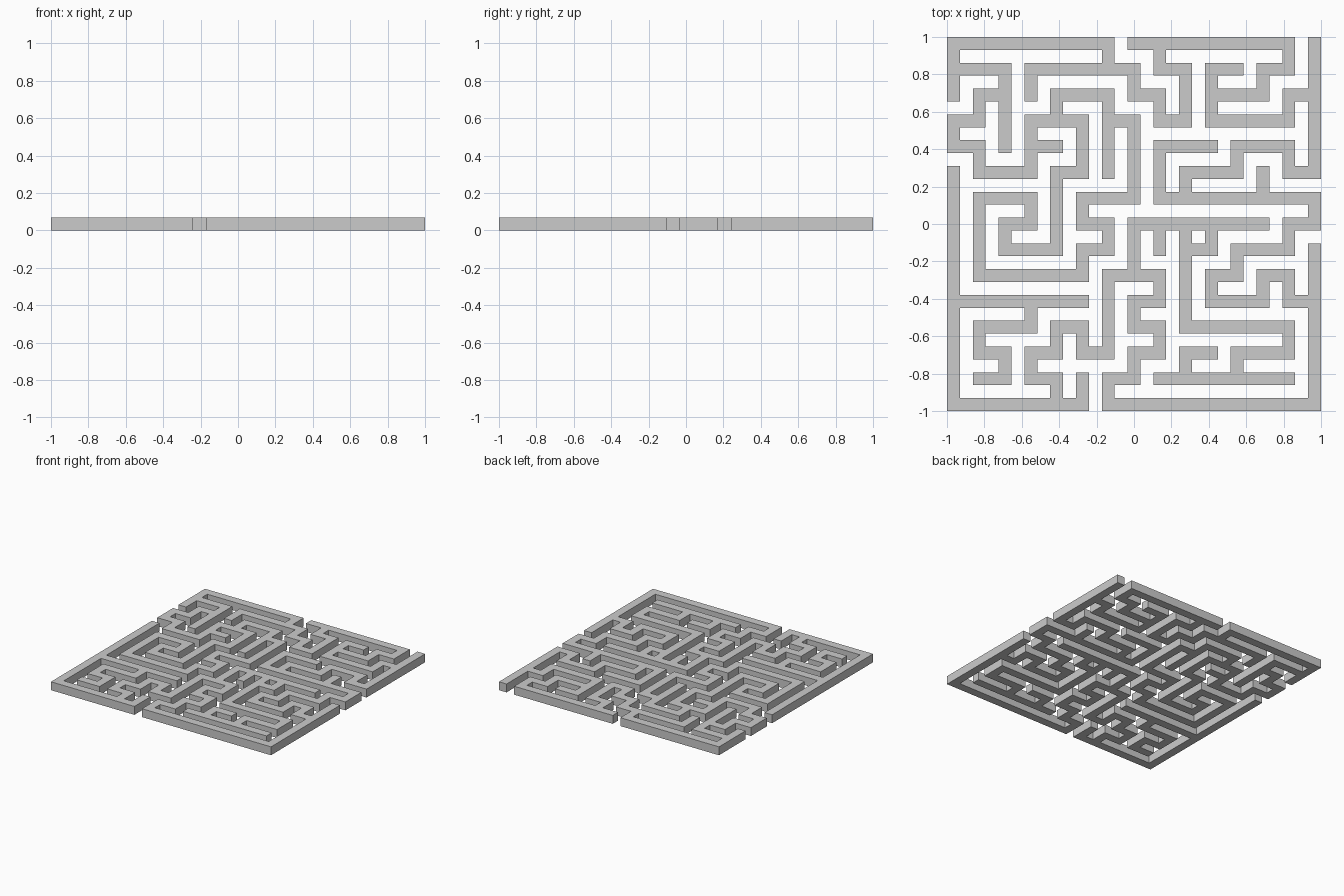
import bpy
import bmesh

if "Cube" in bpy.data.objects:
    bpy.data.objects.remove(bpy.data.objects["Cube"])

N = 29                # squares per side: walls and corridors are one square wide
CELL = 2 / N
STEP = {"E": (1, 0), "W": (-1, 0), "N": (0, -1), "S": (0, 1)}

# Wall runs: start post (column, row from the back-left corner), then a walk
# whose lengths are counted in posts (15 x 15 posts, two squares apart)
RUNS = [
    # back left corner and the long winding wall
    ((6, 0), "W6 S2"),
    ((0, 1), "E2 S3"),
    ((2, 2), "W1 S1 W1 S1 E1 S1 E2 N2 E2 S2 W1 S3 W2 N1 E1 N1 W2 S3 "
             "E4 N1 E1 N1 W1 N1 E2 N3 W1 N1 W2 S1"),
    ((6, 3), "S2"),
    ((3, 4), "E1"),
    # back edge and back right
    ((6, 0), "S1"),
    ((3, 2), "N1 E4 S1 E1 S1 E1 N2 W1 N1"),
    ((7, 0), "E6 S1 W1 S1 W2"),
    ((11, 1), "W1 S2 E3 N1 E1"),
    # right side
    ((14, 0), "S5 W1 N1 W2 S1 W2 S1"),
    ((10, 4), "W2 S2 E6 S1 W1 S1 W2 S1 W1 S1 E2 N1 E1 S1 E1"),
    ((12, 5), "S1"),
    # front right and middle
    ((14, 8), "S6 W8 N1 E1 N1 E1 N1 W1 N1 E1 N1 W1 N2 E5"),
    ((8, 7), "S1"),
    ((9, 7), "S4 E4 S1 W2 S1"),
    ((9, 8), "E1 N1"),
    ((8, 13), "E5"),
    ((10, 12), "W1 S1"),
    # front left
    ((7, 9), "W1 S3 W1 N1 W1 S1 W1 S1 E1 S1"),
    ((0, 5), "S9 E5 N1"),
    ((0, 10), "E5"),
    ((3, 10), "S1 W2 S1 E1 S1 W1"),
]


def walk(start, moves):
    """All grid squares covered by one wall run."""
    x, y = start[0] * 2, start[1] * 2
    squares = {(x, y)}
    for move in moves.split():
        dx, dy = STEP[move[0]]
        for _ in range(2 * int(move[1:])):
            x, y = x + dx, y + dy
            squares.add((x, y))
    return squares


cells = set().union(*(walk(s, m) for s, m in RUNS))

# Floor plan of the walls from shared grid corners
bm = bmesh.new()
corners = {}


def corner(i, j):
    if (i, j) not in corners:
        corners[i, j] = bm.verts.new((i * CELL - 1, 1 - j * CELL, 0))
    return corners[i, j]


for i, j in sorted(cells):
    bm.faces.new([corner(i, j + 1), corner(i + 1, j + 1),
                  corner(i + 1, j), corner(i, j)])

# Raise the plan to wall height and merge the flat squares
raised = bmesh.ops.extrude_face_region(bm, geom=bm.faces[:], use_keep_orig=True)
top = [g for g in raised["geom"] if isinstance(g, bmesh.types.BMVert)]
bmesh.ops.translate(bm, verts=top, vec=(0, 0, CELL))
bmesh.ops.recalc_face_normals(bm, faces=bm.faces[:])
bmesh.ops.dissolve_limit(bm, angle_limit=0.01, verts=bm.verts[:], edges=bm.edges[:])

mesh = bpy.data.meshes.new("maze_walls")
bm.to_mesh(mesh)
bm.free()
bpy.context.collection.objects.link(bpy.data.objects.new("maze_walls", mesh))
